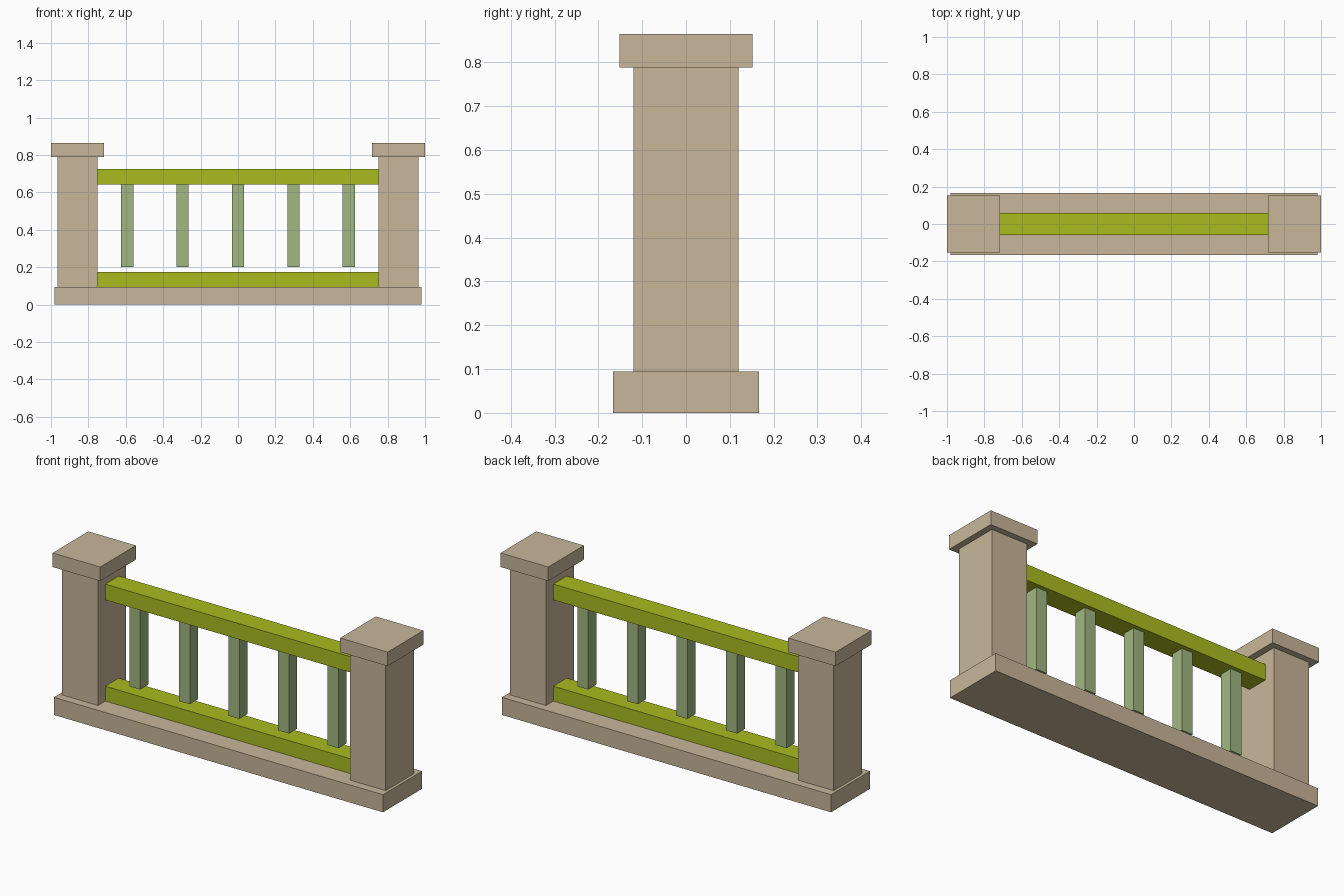
import bpy

cube = bpy.data.objects.get("Cube")
if cube:
    bpy.data.objects.remove(cube, do_unlink=True)


def make_material(name, rgb):
    mat = bpy.data.materials.new(name)
    mat.use_nodes = True
    color = (*rgb, 1.0)
    mat.diffuse_color = color
    mat.node_tree.nodes["Principled BSDF"].inputs["Base Color"].default_value = color
    return mat


stone = make_material("warm stone", (0.578, 0.474, 0.323))
lime = make_material("lime green", (0.402, 0.497, 0.0144))
sage = make_material("sage green", (0.356, 0.474, 0.22))


def box(name, x, width, depth, bottom, top, mat):
    """Box centred on y = 0, standing between two heights."""
    bpy.ops.mesh.primitive_cube_add(size=1, location=(x, 0, (bottom + top) / 2))
    obj = bpy.context.object
    obj.name = name
    obj.scale = (width, depth, top - bottom)
    bpy.ops.object.transform_apply(location=False, rotation=False, scale=True)
    obj.data.materials.append(mat)
    return obj


base_top = 0.095
post_top = 0.788

# Plinth
box("base", 0, 1.964, 0.332, 0, base_top, stone)

# End posts with caps
for side, sign in (("left", 1), ("right", -1)):
    box(side + "_post", sign * 0.859, 0.214, 0.24, base_top, post_top, stone)
    box(side + "_post_cap", sign * 0.858, 0.284, 0.304, post_top, 0.864, stone)

# Rails between the posts
box("lower_rail", 0, 1.504, 0.115, base_top, 0.175, lime)
box("upper_rail", 0, 1.504, 0.115, 0.641, 0.726, lime)

# Balusters hung below the upper rail, clear of the lower one
for i in range(5):
    box(f"baluster_{i + 1}", (i - 2) * 0.296, 0.065, 0.07, 0.2, 0.641, sage)
